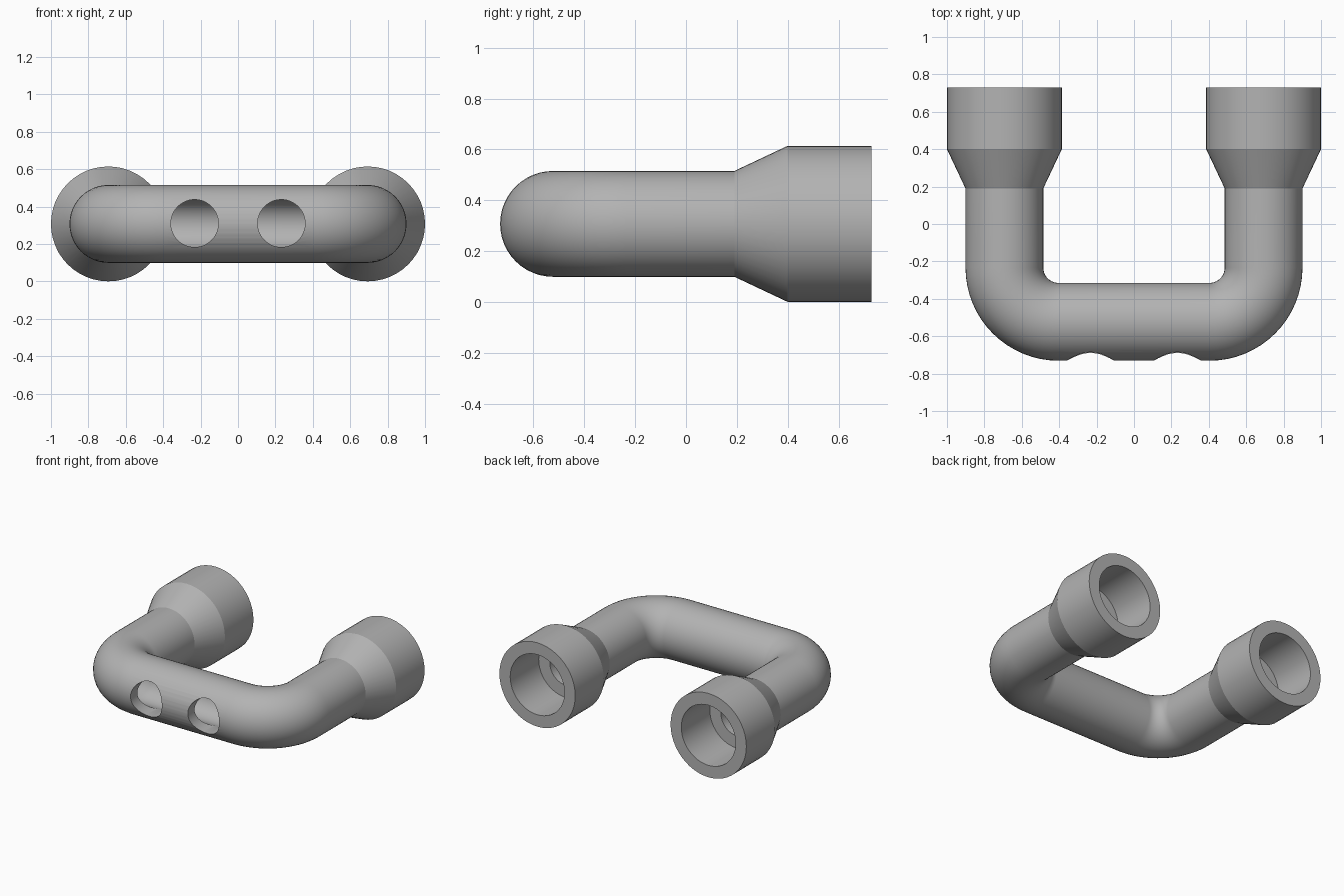
import bpy, bmesh
from math import sin, cos, pi, radians
from mathutils import Vector

cube = bpy.data.objects.get("Cube")
if cube:
    bpy.data.objects.remove(cube)

SIDES = 48
AXIS_Z = 0.307
ARM_X, BAR_Y, BEND = 0.693, -0.523, 0.29
TUBE_R, SOCKET_R = 0.208, 0.307
BORE_R, SOCKET_BORE_R = 0.13, 0.22
BACK_Y, FLARE_END, FLARE_START = 0.73, 0.40, 0.19

grey = bpy.data.materials.new("pipe grey")
grey.use_nodes = True
grey.diffuse_color = (0.45, 0.45, 0.45, 1)
grey.node_tree.nodes["Principled BSDF"].inputs["Base Color"].default_value = grey.diffuse_color


def half_path(arm):
    """Stations (x, y, heading, radius) from the right-hand mouth to the bar."""
    stations = [(ARM_X, y, 0.0, r) for y, r in arm]
    cx, cy = ARM_X - BEND, BAR_Y + BEND
    for i in range(17):
        a = i / 16 * pi / 2
        stations.append((cx + BEND * cos(a), cy - BEND * sin(a), a, arm[-1][1]))
    return stations


def full_path(arm):
    half = half_path(arm)
    return half + [(-x, y, pi - a, r) for x, y, a, r in reversed(half)]


def add_ring(bm, station):
    x, y, a, r = station
    centre = Vector((x, y, AXIS_Z))
    side = Vector((cos(a), -sin(a), 0))
    up = Vector((0, 0, 1))
    return [bm.verts.new(centre + r * (side * cos(t) + up * sin(t)))
            for t in (2 * pi * k / SIDES for k in range(SIDES))]


# Hollow U-shaped pipe: outer skin one way, bore back again, closed at the mouths
outer = full_path([(BACK_Y, SOCKET_R), (FLARE_END, SOCKET_R),
                   (FLARE_START, TUBE_R)])
inner = full_path([(BACK_Y, SOCKET_BORE_R), (FLARE_END, SOCKET_BORE_R),
                   (FLARE_END, BORE_R)])
bm = bmesh.new()
rings = [add_ring(bm, s) for s in outer + inner[::-1]]
for ring, following in zip(rings, rings[1:] + rings[:1]):
    for k in range(SIDES):
        n = (k + 1) % SIDES
        bm.faces.new((ring[k], ring[n], following[n], following[k]))
bmesh.ops.recalc_face_normals(bm, faces=bm.faces)
mesh = bpy.data.meshes.new("u_pipe")
bm.to_mesh(mesh)
bm.free()
mesh.materials.append(grey)
pipe = bpy.data.objects.new("u_pipe", mesh)
bpy.context.collection.objects.link(pipe)

# Two round holes drilled through the front wall of the bar
for x in (-0.232, 0.232):
    bpy.ops.mesh.primitive_cylinder_add(
        vertices=SIDES, radius=0.127, depth=0.4,
        location=(x, BAR_Y - 0.2, AXIS_Z + 0.003), rotation=(pi / 2, 0, 0))
    drill = bpy.context.object
    drill.name = "hole_cutter"
    drill.hide_render = True
    drill.data.materials.append(grey)
    cut = pipe.modifiers.new("hole", "BOOLEAN")
    cut.operation = "DIFFERENCE"
    cut.solver = "EXACT"
    cut.object = drill
    bpy.ops.object.select_all(action="DESELECT")
    pipe.select_set(True)
    bpy.context.view_layer.objects.active = pipe
    bpy.ops.object.modifier_apply(modifier=cut.name)
    bpy.data.objects.remove(drill)

# Smooth skin with crisp flares, mouths and hole rims
bpy.ops.object.shade_smooth_by_angle(angle=radians(20))
